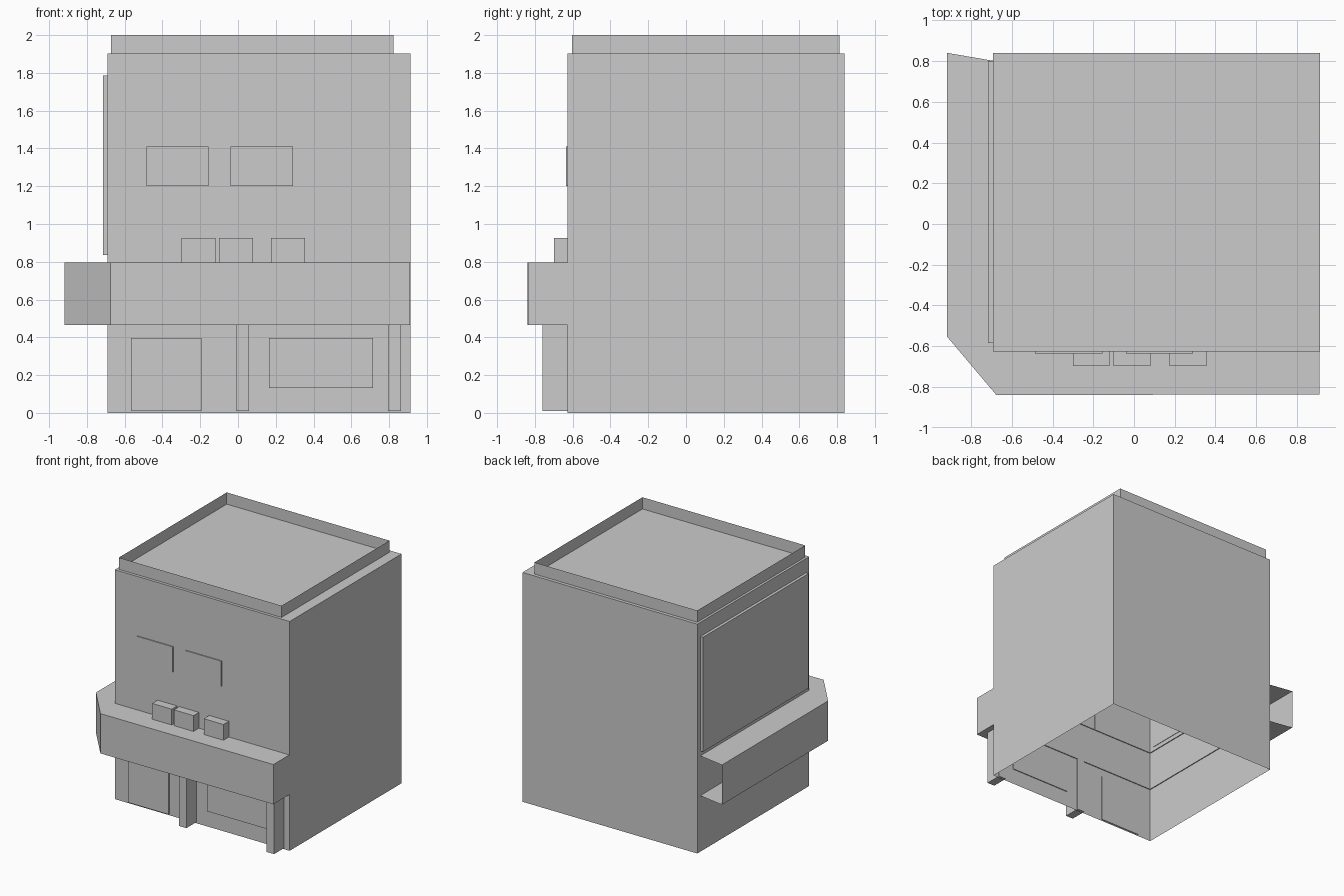
import bpy, bmesh

if "Cube" in bpy.data.objects:
    bpy.data.objects.remove(bpy.data.objects["Cube"])


def finish(name, bm):
    bmesh.ops.recalc_face_normals(bm, faces=bm.faces[:])
    mesh = bpy.data.meshes.new(name)
    bm.to_mesh(mesh)
    bm.free()
    obj = bpy.data.objects.new(name, mesh)
    bpy.context.collection.objects.link(obj)
    return obj


def box(name, x, y, z, skip=()):
    """Box from ranges; skip lists the z faces ('top', 'bottom') to leave open."""
    bm = bmesh.new()
    bmesh.ops.create_cube(bm, size=1)
    for v in bm.verts:
        v.co = [r[0] if c < 0 else r[1] for r, c in zip((x, y, z), v.co)]
    bm.normal_update()
    gone = [f for f in bm.faces
            if ('top' in skip and f.normal.z > 0.9) or ('bottom' in skip and f.normal.z < -0.9)]
    bmesh.ops.delete(bm, geom=gone, context='FACES_ONLY')
    return finish(name, bm)


# Main block, hollow and open underneath, with a thin roof rim
box("building_body", (-0.692, 0.913), (-0.627, 0.84), (0, 1.903), skip=('bottom',))
box("roof_parapet", (-0.672, 0.822), (-0.603, 0.812), (1.9, 2.0), skip=('top', 'bottom'))

# Wraparound canopy: top, bottom and outer faces, open at the back end
outer = [(0.91, -0.836), (-0.675, -0.84), (-0.918, -0.552), (-0.918, 0.84)]
inner = [(0.91, -0.62), (-0.685, -0.62), (-0.685, 0.80)]
bm = bmesh.new()
low_o, top_o = [[bm.verts.new((*p, z)) for p in outer] for z in (0.465, 0.795)]
low_i, top_i = [[bm.verts.new((*p, z)) for p in inner] for z in (0.465, 0.795)]
for o, i in ((low_o, low_i), (top_o, top_i)):
    bm.faces.new((o[0], o[1], i[1], i[0]))
    bm.faces.new((o[1], o[2], i[1]))
    bm.faces.new((o[2], o[3], i[2], i[1]))
for k in range(3):
    bm.faces.new((low_o[k], low_o[k + 1], top_o[k + 1], top_o[k]))
bm.faces.new((low_o[0], top_o[0], top_i[0], low_i[0]))
finish("canopy", bm)

# Blocks standing on the canopy
for n, x in enumerate((-0.30, -0.10, 0.175)):
    box(f"canopy_block_{n + 1}", (x, x + 0.18), (-0.698, -0.62), (0.795, 0.926))

# Upper windows
for n, x in enumerate((-0.485, -0.04)):
    box(f"upper_window_{n + 1}", (x, x + 0.33), (-0.635, -0.62), (1.2, 1.41))

# Shop front: door, display window and supporting pillars
box("door", (-0.566, -0.192), (-0.637, -0.62), (0.01, 0.397))
box("shop_window", (0.163, 0.714), (-0.637, -0.62), (0.131, 0.397))
for n, x in enumerate((-0.01, 0.795)):
    box(f"pillar_{n + 1}", (x, x + 0.068), (-0.76, -0.62), (0.01, 0.467))

# Large flat panel on the left wall
box("side_panel", (-0.716, -0.688), (-0.585, 0.80), (0.835, 1.785))
